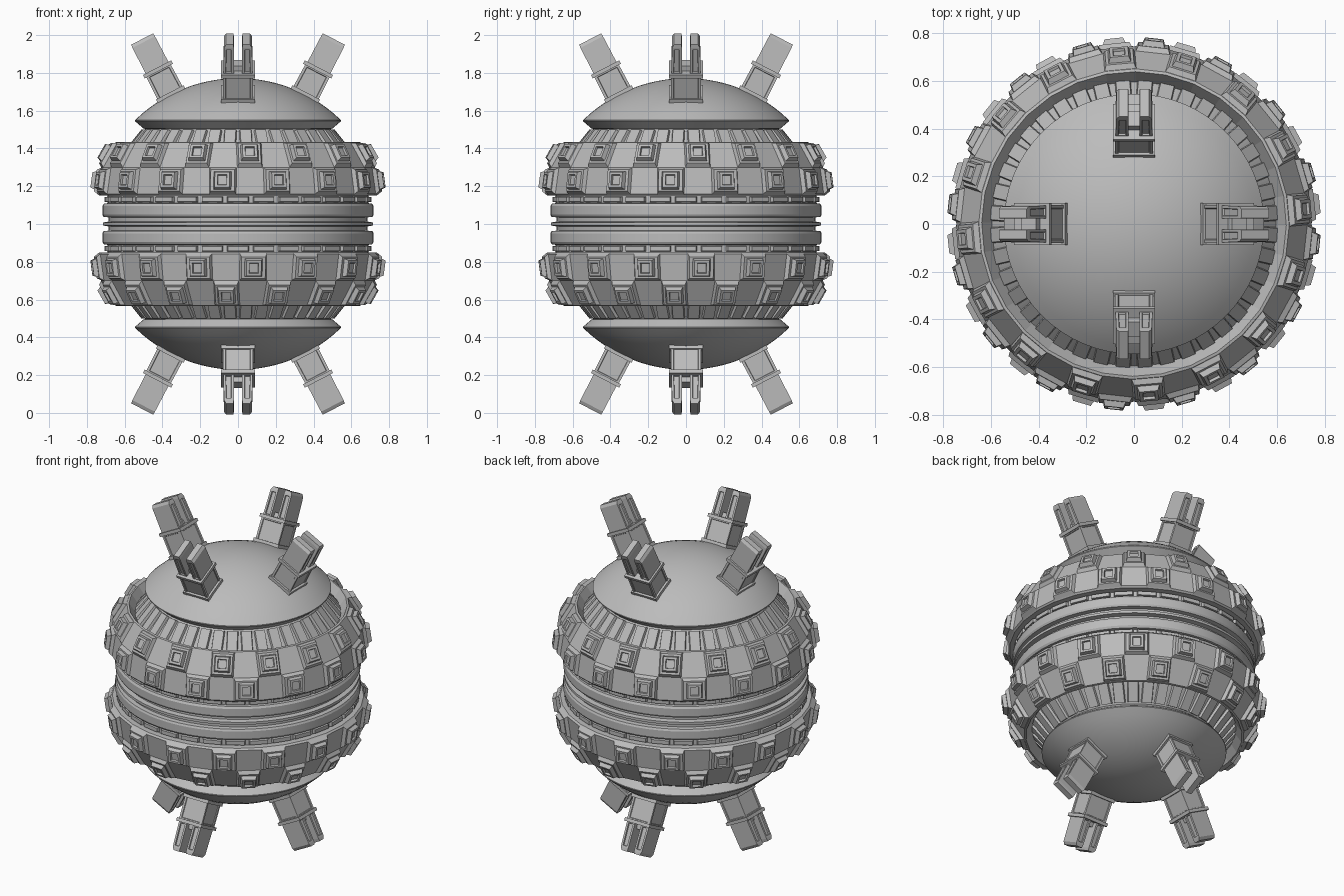
import bpy, bmesh
from math import sin, cos, tan, atan2, radians, pi, tau, sqrt
from mathutils import Matrix, Vector

if "Cube" in bpy.data.objects:
    bpy.data.objects.remove(bpy.data.objects["Cube"])

grey = bpy.data.materials.new("hull grey")
grey.use_nodes = True
grey.diffuse_color = (0.5, 0.5, 0.5, 1)
grey.node_tree.nodes["Principled BSDF"].inputs["Base Color"].default_value = (0.5, 0.5, 0.5, 1)

# The lower half is the upper half turned about the y axis through the middle
FLIP = Matrix.Translation((0, 0, 2)) @ Matrix.Rotation(pi, 4, 'Y')


def finish(bm, name, smooth=False):
    """Make the upper part and its turned lower copy."""
    mesh = bpy.data.meshes.new(name)
    bm.to_mesh(mesh)
    bm.free()
    mesh.materials.append(grey)
    for side in ("upper", "lower"):
        data = mesh if side == "upper" else mesh.copy()
        if side == "lower":
            data.transform(FLIP)
        ob = bpy.data.objects.new(side + "_" + name, data)
        bpy.context.collection.objects.link(ob)
        if smooth:
            bpy.ops.object.select_all(action='DESELECT')
            ob.select_set(True)
            bpy.context.view_layer.objects.active = ob
            bpy.ops.object.shade_smooth_by_angle(angle=radians(25))


def lathe(bm, profile, segments, phase=0.0):
    """Turn a bottom-to-top outline of (radius, height) about z."""
    rings = []
    for r, z in profile:
        if r == 0:
            rings.append([bm.verts.new((0, 0, z))] * segments)
        else:
            angles = [phase + tau * i / segments for i in range(segments)]
            rings.append([bm.verts.new((r * cos(a), r * sin(a), z)) for a in angles])
    for low, high in zip(rings, rings[1:]):
        for i in range(segments):
            j = (i + 1) % segments
            loop = [low[i], low[j], high[j], high[i]]
            bm.faces.new(list(dict.fromkeys(loop)))


def frame(azimuth, tilt, r, z):
    """Local axes: x sideways, y up the slope, z outwards."""
    n = Vector((sin(tilt) * cos(azimuth), sin(tilt) * sin(azimuth), cos(tilt)))
    t = Vector((-sin(azimuth), cos(azimuth), 0))
    m = Matrix((t, n.cross(t), n)).transposed().to_4x4()
    m.translation = (r * cos(azimuth), r * sin(azimuth), z)
    return m


def block(bm, m, base, top, z0, z1, x0=0.0, x1=None):
    """Tapered box; returns its faces as bottom, top and four sides."""
    x1 = x0 if x1 is None else x1
    corners = ((-.5, -.5), (.5, -.5), (.5, .5), (-.5, .5))
    v = [bm.verts.new(m @ Vector((x + a * w, b * h, z)))
         for (w, h), z, x in ((base, z0, x0), (top, z1, x1)) for a, b in corners]
    faces = [bm.faces.new(v[3::-1]), bm.faces.new(v[4:])]
    for i in range(4):
        j = (i + 1) % 4
        faces.append(bm.faces.new((v[i], v[j], v[j + 4], v[i + 4])))
    bm.normal_update()
    return faces


def recess(bm, face, rim, depth):
    bmesh.ops.inset_region(bm, faces=[face], thickness=rim, use_even_offset=True)
    bmesh.ops.inset_region(bm, faces=[face], thickness=0.003, depth=-depth)


# Domed cap with undercut skirt
bm = bmesh.new()
rim_r, rim_z, rise = 0.545, 1.55, 0.222
ball = (rim_r ** 2 + rise ** 2) / (2 * rise)
arc = atan2(rim_r, ball - rise)
cap = [(ball * sin(arc * k / 12), rim_z + rise - ball * (1 - cos(arc * k / 12)))
       for k in range(12, 0, -1)]
lathe(bm, [(0.46, 1.50), (0.50, 1.505), (rim_r, rim_z - 0.006)] + cap + [(0, rim_z + rise)], 64)
finish(bm, "dome", smooth=True)

# Slatted neck under the cap
bm = bmesh.new()
lathe(bm, [(0.605, 1.36), (0.485, 1.51)], 80)
slope = atan2(0.15, 0.12)
for i in range(40):
    m = frame(tau * (i + 0.5) / 40, slope, 0.545, 1.435)
    block(bm, m, (0.068, 0.15), (0.058, 0.145), -0.005, 0.014)
finish(bm, "neck_slats")

# Faceted band: two rows of alternating plain cells and window plates
STEP = tau / 16
first = radians(-85)
rows = ((first, 0.725, 1.30, 0.65, 1.432), (first - STEP / 2, 0.745, 1.157, 0.725, 1.30))
bm = bmesh.new()
lathe(bm, [(0.69, 1.15), (0.735, 1.15), (0.745, 1.16), (0.725, 1.30), (0.65, 1.432),
           (0.638, 1.435), (0.595, 1.37)], 32, first + STEP / 4)
for start, r0, z0, r1, z1 in rows:
    tilt = atan2(z1 - z0, r0 - r1)
    height = sqrt((z1 - z0) ** 2 + (r0 - r1) ** 2)
    mid = (r0 + r1) / 2
    width = 2 * mid * tan(STEP / 4)
    for i in range(16):
        m = frame(start + i * STEP, tilt, mid, (z0 + z1) / 2)
        block(bm, m, (width, height), (width - 0.018, height - 0.03), -0.006, 0.018)
        window = block(bm, m, (0.096, 0.098), (0.078, 0.082), 0.015, 0.042)
        recess(bm, window[1], 0.014, 0.012)
finish(bm, "window_band")

# Waist rings and the row of tabs above them
bm = bmesh.new()
lathe(bm, [(0.70, 0.99), (0.714, 0.992), (0.714, 1.008), (0.685, 1.013), (0.685, 1.035),
           (0.712, 1.038), (0.718, 1.05), (0.718, 1.095), (0.71, 1.108), (0.692, 1.11),
           (0.692, 1.155)], 64)
finish(bm, "waist_rings", smooth=True)
bm = bmesh.new()
for i in range(32):
    m = frame(tau * i / 32, pi / 2, 0.69, 1.13)
    block(bm, m, (0.115, 0.03), (0.108, 0.024), 0, 0.018)
finish(bm, "waist_tabs")

# Four forked prongs, each pointing out from the centre
bm = bmesh.new()
for k in range(4):
    m = frame(k * pi / 2, radians(27.4), 0, 1.0)
    socket = block(bm, m, (0.16, 0.15), (0.16, 0.145), 0.745, 0.92)
    for side in socket[2:]:
        recess(bm, side, 0.014, 0.005)
    block(bm, m, (0.178, 0.165), (0.178, 0.165), 0.765, 0.785)
    block(bm, m, (0.178, 0.168), (0.178, 0.168), 0.912, 0.932)
    block(bm, m, (0.06, 0.08), (0.05, 0.07), 0.92, 0.96)
    for s in (-1, 1):
        bar = block(bm, m, (0.056, 0.136), (0.052, 0.134), 0.925, 1.085, s * 0.05, s * 0.048)
        for side in (bar[2], bar[4]):
            recess(bm, side, 0.012, 0.008)
        block(bm, m, (0.052, 0.134), (0.038, 0.13), 1.085, 1.103, s * 0.048, s * 0.044)
finish(bm, "prongs")
